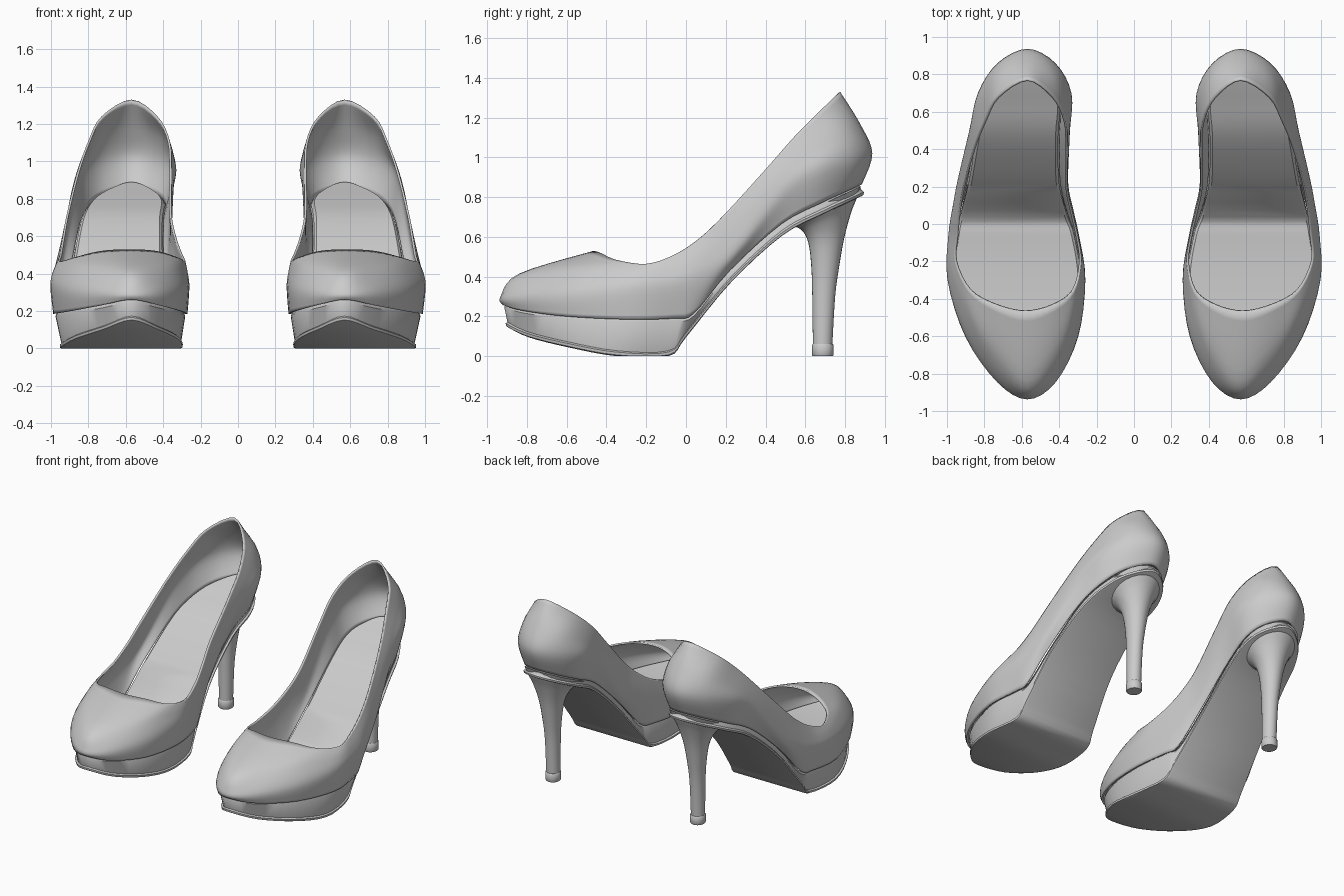
import bpy, bmesh, math
from mathutils import Vector

if "Cube" in bpy.data.objects:
    bpy.data.objects.remove(bpy.data.objects["Cube"])

SEG = 4  # samples between control points

# Rings of the outside shoe: (y, z, inner x, outer x) from toe to heel
SEAM = [(-.925, .26, .57, .57), (-.83, .23, .42, .73), (-.6, .20, .305, .89), (-.3, .185, .27, .985),
        (-.06, .19, .305, .965), (.04, .215, .34, .945), (.22, .43, .385, .90), (.48, .665, .39, .855),
        (.68, .77, .38, .80), (.81, .83, .44, .71), (.885, .865, .57, .57)]
BULGE = [(-.933, .30, .57, .57), (-.84, .31, .42, .73), (-.6, .32, .30, .90), (-.3, .33, .26, .997),
         (-.06, .35, .295, .992), (.10, .40, .335, .967), (.24, .51, .362, .94), (.5, .82, .35, .88),
         (.7, .95, .335, .835), (.86, 1.0, .42, .73), (.937, 1.02, .57, .57)]
UPPER = [(-.84, .415, .57, .57), (-.72, .43, .44, .71), (-.52, .435, .33, .865), (-.26, .41, .27, .98),
         (-.06, .43, .295, .98), (.08, .50, .325, .962), (.22, .61, .352, .935), (.45, .88, .345, .88),
         (.64, 1.04, .345, .82), (.80, 1.15, .42, .73), (.875, 1.17, .57, .57)]
TOPLINE = [(-.465, .53, .58, .58), (-.43, .52, .43, .74), (-.35, .485, .32, .88), (-.2, .465, .282, .955),
           (-.06, .51, .30, .95), (.07, .595, .33, .937), (.2, .72, .355, .915), (.4, .94, .355, .86),
           (.55, 1.11, .365, .80), (.68, 1.24, .43, .73), (.775, 1.33, .57, .57)]
WELT = [(-.905, .17, .57, .57), (-.8, .12, .43, .72), (-.6, .07, .325, .87), (-.35, .025, .297, .95),
        (-.09, .025, .325, .925), (.0, .12, .345, .92)]
WELT += [(y + .008, z - .035, a, b) for y, z, a, b in SEAM[6:]]


def offset(ring, d, dz=0):
    """Move a ring inwards by d and up by dz."""
    last = len(ring) - 1
    return [(y * (1 - d), max(z + dz, 0), a + d * (0 < i < last), b - d * (0 < i < last))
            for i, (y, z, a, b) in enumerate(ring)]


def catmull(p0, p1, p2, p3, t):
    return 0.5 * (2 * p1 + (p2 - p0) * t + (2 * p0 - 5 * p1 + 4 * p2 - p3) * t * t
                  + (3 * p1 - p0 - 3 * p2 + p3) * t ** 3)


def loop(ring):
    """Closed smooth loop: toe, outer side, heel, inner side."""
    pts = [Vector((b, y, z)) for y, z, a, b in ring]
    pts += [Vector((a, y, z)) for y, z, a, b in ring[-2:0:-1]]
    n = len(pts)
    out = [catmull(pts[i - 1], pts[i], pts[(i + 1) % n], pts[(i + 2) % n], k / SEG)
           for i in range(n) for k in range(SEG)]
    return [Vector((p.x, p.y, max(p.z, 0))) for p in out]


def refine(loops, steps):
    """Smooth extra loops between the given ones, bottom to top."""
    out = []
    for i in range(len(loops) - 1):
        four = [loops[max(i - 1, 0)], loops[i], loops[i + 1], loops[min(i + 2, len(loops) - 1)]]
        for k in range(steps):
            out.append([catmull(*ps, k / steps) for ps in zip(*four)])
    return out + [loops[-1]]


def loft(name, loops, cap_bottom=False, cap_top=False, thickness=0):
    """Skin loops listed bottom to top, cap with cross strips, mirror to the other shoe."""
    bm = bmesh.new()
    rows = [[bm.verts.new(p) for p in lp] for lp in loops]
    n = len(rows[0])
    for a, b in zip(rows, rows[1:]):
        for i in range(n):
            j = (i + 1) % n
            bm.faces.new((a[i], a[j], b[j], b[i]))
    for use, row, flip in ((cap_bottom, rows[0], True), (cap_top, rows[-1], False)):
        if use:
            for i in range(n // 2):
                f = [row[i], row[i + 1], row[n - i - 1]] + ([row[n - i]] if i else [])
                if i == n // 2 - 1:
                    f = [row[i], row[i + 1], row[n - i]]
                bm.faces.new(f[::-1] if flip else f)
    me = bpy.data.meshes.new(name)
    bm.to_mesh(me)
    bm.free()
    ob = bpy.data.objects.new(name, me)
    bpy.context.collection.objects.link(ob)
    if thickness:
        s = ob.modifiers.new("thickness", 'SOLIDIFY')
        s.thickness, s.offset = thickness, -1
    m = ob.modifiers.new("pair", 'MIRROR')
    m.use_mirror_merge = False
    bpy.ops.object.select_all(action='DESELECT')
    ob.select_set(True)
    bpy.context.view_layer.objects.active = ob
    bpy.ops.object.shade_smooth_by_angle(angle=math.radians(40))
    return ob


def section(yf, zf, yb, zb, hw, n=24):
    """Tilted oval heel section between a front and a back point."""
    out = []
    for i in range(n):
        a = 2 * math.pi * i / n
        t = (1 - math.cos(a)) / 2
        out.append(Vector((.577 + hw * math.sin(a), yf + (yb - yf) * t, zf + (zb - zf) * t)))
    return out


# Leather upper
loft("upper", refine([loop(r) for r in (SEAM, BULGE, UPPER, TOPLINE)], 5), thickness=.012)

# Footbed inside the shoe
loft("insole", [loop(offset(SEAM, .015, .01)), loop(offset(SEAM, .03, .025))], cap_top=True)

# Platform wall, recessed a little under the upper
loft("platform", [loop(offset(WELT, .008)), loop(offset(SEAM, .012, -.012)),
                  loop(offset(SEAM, .02, .005))], cap_bottom=True)

# Outsole with a lip
loft("outsole", [loop(offset(WELT, .012, -.025)), loop(offset(WELT, 0, -.018)),
                 loop(offset(WELT, -.002, -.004)), loop(offset(WELT, .012, .006))],
     cap_bottom=True, cap_top=True)

# Stiletto heel flaring into the seat
HEEL = [(.638, .06, .736, .06, .046), (.635, .3, .75, .3, .05), (.63, .45, .77, .45, .062),
        (.615, .57, .797, .60, .085), (.58, .635, .83, .72, .125), (.52, .657, .857, .79, .165),
        (.45, .655, .88, .855, .195)]
loft("heel", refine([section(*h) for h in HEEL], 4), cap_bottom=True, cap_top=True)

# Heel tip
TIP = [(.638, 0, .738, 0, .047), (.634, .006, .742, .006, .051),
       (.634, .056, .742, .056, .051), (.638, .062, .737, .062, .047)]
loft("heel_tip", [section(*h) for h in TIP], cap_bottom=True, cap_top=True)
